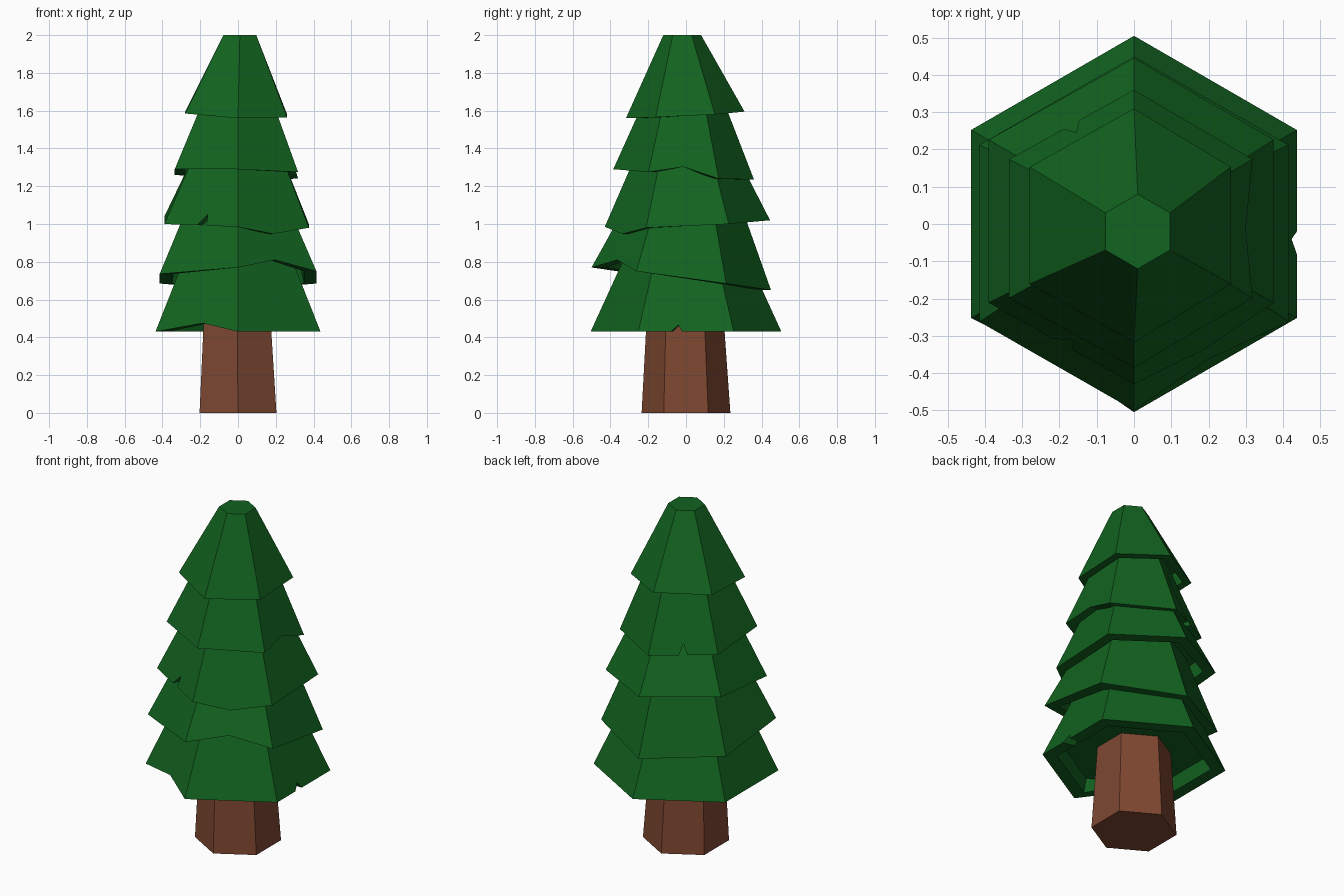
import bpy, bmesh
from math import cos, sin, radians
from mathutils import Vector

if "Cube" in bpy.data.objects:
    bpy.data.objects.remove(bpy.data.objects["Cube"])


def material(name, rgb):
    m = bpy.data.materials.new(name)
    m.diffuse_color = (*rgb, 1)
    m.use_nodes = True
    m.node_tree.nodes["Principled BSDF"].inputs["Base Color"].default_value = m.diffuse_color
    return m


green = material("needles", (0.006, 0.125, 0.014))
brown = material("bark", (0.21, 0.064, 0.031))


def hexagon(cx, cy, r, z):
    """Six corners, counter-clockwise from the back point."""
    return [Vector((cx + r * cos(radians(90 + 60 * k)),
                    cy + r * sin(radians(90 + 60 * k)), z)) for k in range(6)]


def finish(bm, name, mat):
    bmesh.ops.recalc_face_normals(bm, faces=bm.faces)
    me = bpy.data.meshes.new(name)
    bm.to_mesh(me)
    bm.free()
    me.materials.append(mat)
    bpy.context.collection.objects.link(bpy.data.objects.new(name, me))


def skirt(bm, sides, cap):
    """Join each rim side (a run of vertices) to the matching cap edge, then close the cap."""
    for k, run in enumerate(sides):
        bm.faces.new(run + [cap[(k + 1) % 6], cap[k]])
    bm.faces.new(cap)


def tier(name, box, zs, top, nicks):
    x0, x1, y0, y1 = box
    cx, cy, q = (x0 + x1) / 2, (y0 + y1) / 2, (y1 - y0) / 4
    xy = [(0, y1), (x0, cy + q), (x0, cy - q), (0, y0), (x1, cy - q), (x1, cy + q)]
    corners = [Vector((x, y, z)) for (x, y), z in zip(xy, zs)]
    bm = bmesh.new()

    # ragged rim: nicks are (position along side, height), kept in the face plane
    rim, starts = [], []
    for k in range(6):
        starts.append(len(rim))
        a, b = corners[k], corners[(k + 1) % 6]
        rim.append(a)
        inward = Vector((cx, cy, 0)) - (a + b) / 2
        inward.z = 0
        inward.normalize()
        for t, h in nicks.get(k, []):
            rim.append(a.lerp(b, t) + inward * 0.4 * h + Vector((0, 0, h)))
    n = len(rim)

    def shrink(p, s, dz=0):
        return Vector((cx + (p.x - cx) * s, cy + (p.y - cy) * s, p.z + dz))

    outer = [bm.verts.new(p) for p in rim]
    inner = [bm.verts.new(shrink(p, 0.84)) for p in rim]

    def runs(ring):
        return [[ring[i % n] for i in range(s, e + 1)]
                for s, e in zip(starts, starts[1:] + [n])]

    # outer slopes, underside rim and shallow hollow
    skirt(bm, runs(outer), [bm.verts.new(p) for p in hexagon(*top)])
    skirt(bm, runs(inner), [bm.verts.new(shrink(p, 0.8, 0.08)) for p in corners])
    for i in range(n):
        j = (i + 1) % n
        bm.faces.new((outer[i], inner[i], inner[j], outer[j]))
    finish(bm, name, green)


# foliage tiers, bottom to top
tier("foliage_bottom", (-.437, .437, -.505, .505), [.43] * 6, (0, 0, .29, .9),
     {2: [(.55, .045)], 4: [(.34, 0), (.42, .035), (.46, 0)]})
tier("foliage_lower", (-.415, .415, -.5, .45), [.65, .685, .735, .77, .75, .685],
     (0, -.01, .29, 1.13), {3: [(.5, .05)]})
tier("foliage_middle", (-.39, .375, -.43, .445), [1.02, 1.04, 1.0, .985, .98, 1.0],
     (0, 0, .25, 1.4), {2: [(.44, 0), (.56, .06), (.57, 0)], 3: [(.48, -.035)]})
tier("foliage_upper", (-.335, .318, -.385, .36), [1.235, 1.26, 1.29, 1.29, 1.275, 1.24],
     (0, -.01, .19, 1.7), {0: [(.44, 0), (.5, .06), (.56, 0)], 4: [(.5, .045)]})
tier("foliage_top", (-.28, .26, -.318, .31), [1.595, 1.595, 1.585, 1.56, 1.565, 1.58],
     (.01, -.02, .1, 2.0), {})

# tapered trunk
bm = bmesh.new()
base = [bm.verts.new(p) for p in hexagon(0, 0, .235, 0)]
head = [bm.verts.new(p) for p in hexagon(-.005, -.005, .2, .56)]
skirt(bm, [[base[k], base[(k + 1) % 6]] for k in range(6)], head)
bm.faces.new(base[::-1])
finish(bm, "trunk", brown)
